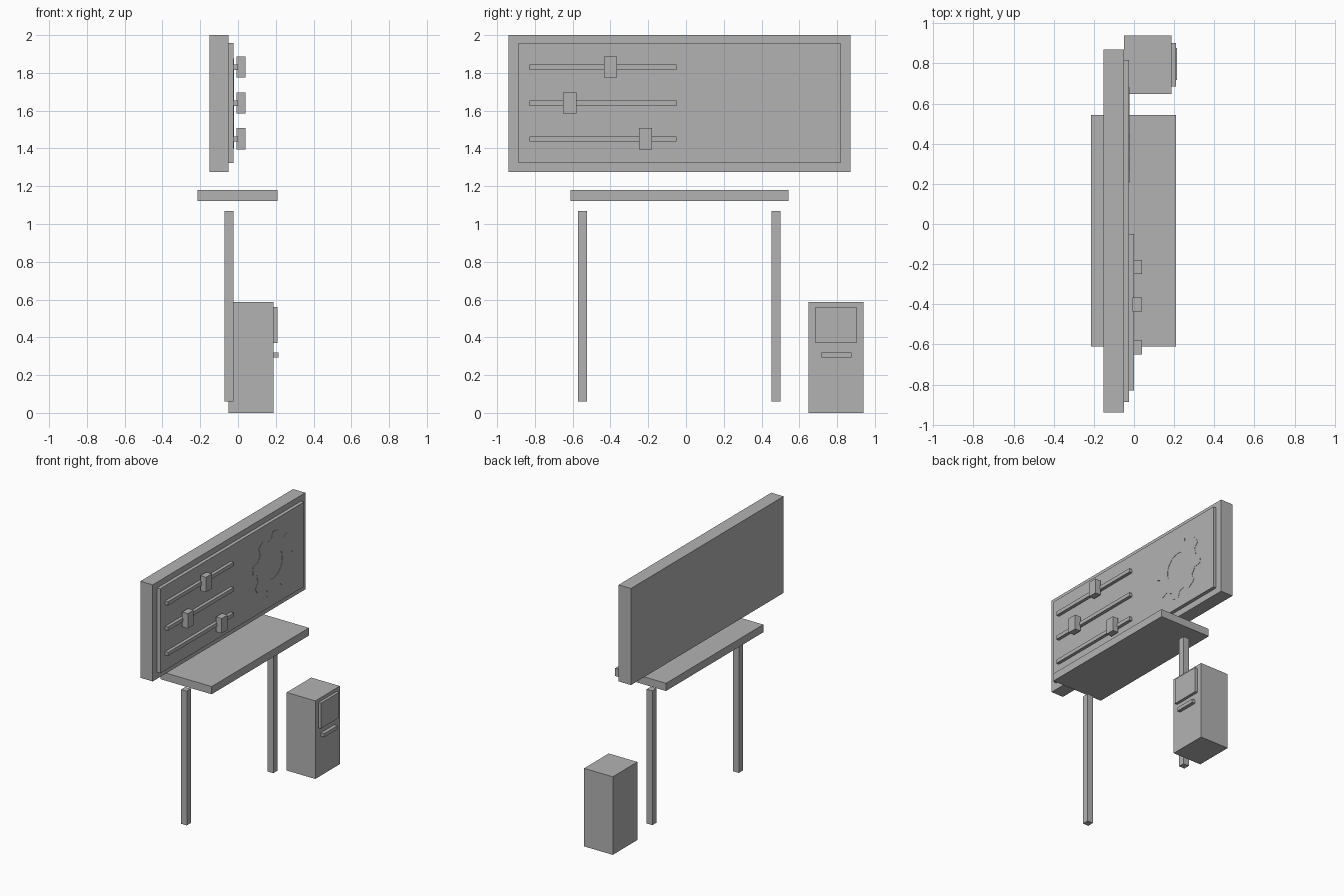
import bpy, bmesh
from math import cos, sin, pi, radians

cube = bpy.data.objects.get("Cube")
if cube:
    bpy.data.objects.remove(cube, do_unlink=True)

grey = bpy.data.materials.new("plain grey")
grey.use_nodes = True
colour = (0.45, 0.45, 0.45, 1)
grey.diffuse_color = colour
grey.node_tree.nodes["Principled BSDF"].inputs["Base Color"].default_value = colour


def finish(name, bm):
    bmesh.ops.recalc_face_normals(bm, faces=bm.faces)
    mesh = bpy.data.meshes.new(name)
    bm.to_mesh(mesh)
    bm.free()
    mesh.materials.append(grey)
    obj = bpy.data.objects.new(name, mesh)
    bpy.context.collection.objects.link(obj)
    return obj


def box(name, xs, ys, zs):
    """Box from its lower and upper limits on each axis."""
    bm = bmesh.new()
    bmesh.ops.create_cube(bm, size=1)
    for v in bm.verts:
        v.co = [lim[0] if c < 0 else lim[1] for c, lim in zip(v.co, (xs, ys, zs))]
    return finish(name, bm)


# Wall board with its raised face
FACE = -0.024
box("board_back", (-0.152, -0.05), (-0.94, 0.87), (1.275, 2.0))
box("board_face", (-0.05, FACE), (-0.887, 0.818), (1.323, 1.957))

# Slider rails, each with a knob
for label, z, y in (("upper", 1.83, -0.4), ("middle", 1.64, -0.616), ("lower", 1.45, -0.214)):
    box(label + "_slider_rail", (FACE, 0), (-0.829, -0.05), (z - 0.014, z + 0.014))
    box(label + "_slider_knob", (-0.008, 0.039), (y - 0.035, y + 0.035), (z - 0.055, z + 0.057))

# Gear emblem: a thin toothed ring lying on the board face
TEETH, ROOT, TIP, HOLE = 8, 0.19, 0.238, 0.113
profile = ((-14, ROOT), (-8, TIP), (0, TIP), (8, TIP), (14, ROOT), (22.5, ROOT))
bm = bmesh.new()
outer, inner = [], []
for t in range(TEETH):
    for deg, r in profile:
        a = radians(37 + deg) + t * 2 * pi / TEETH
        for ring, radius in ((outer, r), (inner, HOLE)):
            ring.append(bm.verts.new((FACE, 0.445 + radius * cos(a), 1.639 + radius * sin(a))))
n = len(outer)
for i in range(n):
    j = (i + 1) % n
    bm.faces.new((outer[i], outer[j], inner[j], inner[i]))
raised = bmesh.ops.extrude_face_region(bm, geom=bm.faces[:])["geom"]
for v in raised:
    if isinstance(v, bmesh.types.BMVert):
        v.co.x += 0.002
finish("gear_emblem", bm)

# Desk top and two legs
box("desk_top", (-0.214, 0.209), (-0.611, 0.543), (1.122, 1.18))
for label, y in (("right", -0.549), ("left", 0.477)):
    box(label + "_desk_leg", (-0.071, -0.024), (y - 0.024, y + 0.024), (0.061, 1.069))

# Floor cabinet with panel and handle
box("cabinet", (-0.05, 0.188), (0.648, 0.94), (0, 0.586))
box("cabinet_panel", (0.188, 0.209), (0.685, 0.902), (0.369, 0.56))
box("cabinet_handle", (0.188, 0.214), (0.717, 0.876), (0.294, 0.321))
